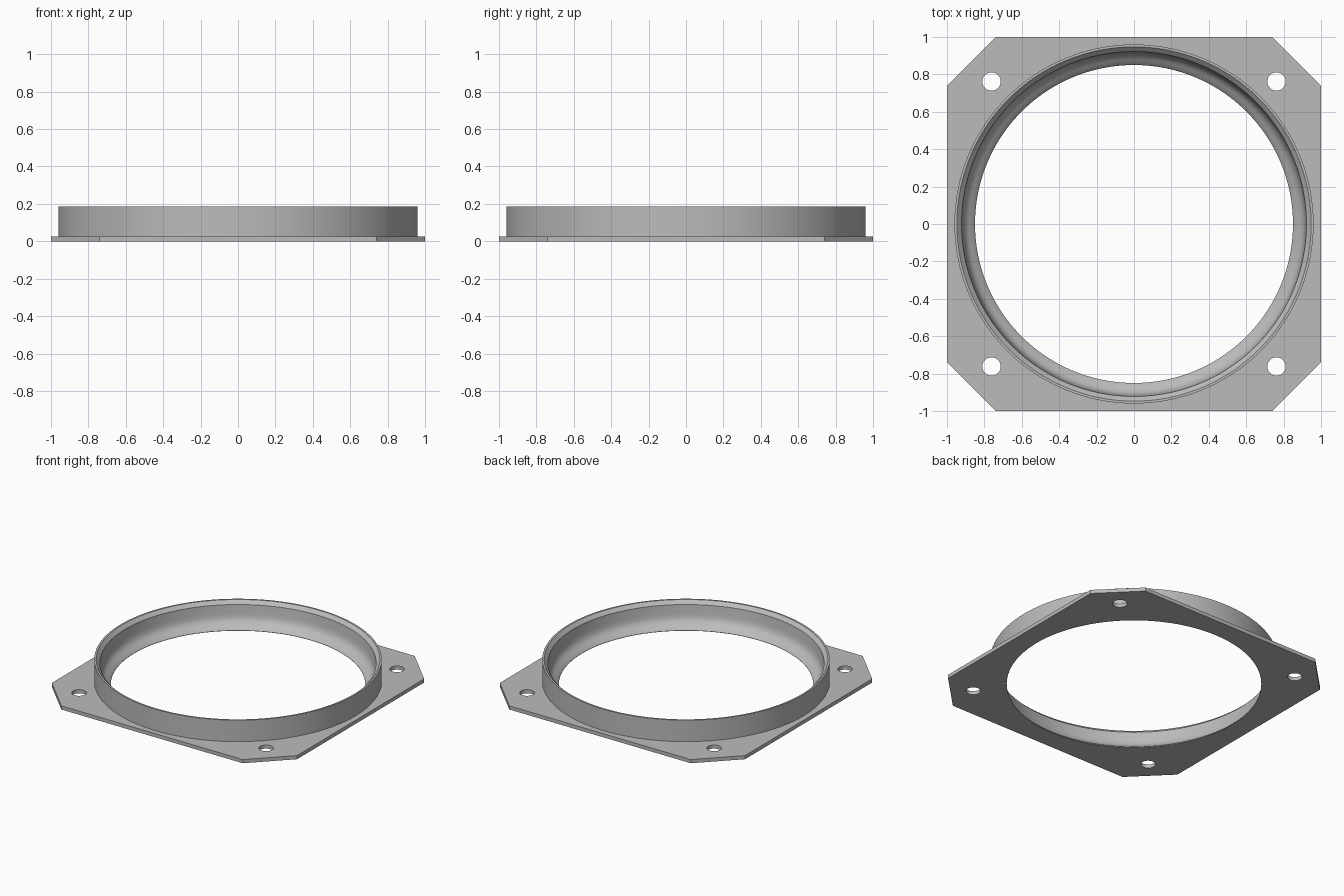
import bpy
import bmesh
import math

cube = bpy.data.objects.get("Cube")
if cube:
    bpy.data.objects.remove(cube, do_unlink=True)

SEGMENTS = 128
COLOUR = (0.5, 0.5, 0.5, 1)

grey = bpy.data.materials.new("plain grey")
grey.use_nodes = True
grey.diffuse_color = COLOUR
grey.node_tree.nodes["Principled BSDF"].inputs["Base Color"].default_value = COLOUR


def add_object(name, bm):
    bmesh.ops.recalc_face_normals(bm, faces=bm.faces)
    mesh = bpy.data.meshes.new(name)
    bm.to_mesh(mesh)
    bm.free()
    mesh.materials.append(grey)
    obj = bpy.data.objects.new(name, mesh)
    bpy.context.collection.objects.link(obj)
    return obj


def lathe(name, profile, x=0, y=0, segments=SEGMENTS):
    """Solid of revolution from (radius, height) pairs, capped at both ends."""
    bm = bmesh.new()
    rings = []
    for r, z in profile:
        angles = [math.tau * i / segments for i in range(segments)]
        rings.append([bm.verts.new((x + r * math.cos(a), y + r * math.sin(a), z))
                      for a in angles])
    for low, high in zip(rings, rings[1:]):
        for i in range(segments):
            j = (i + 1) % segments
            bm.faces.new((low[i], low[j], high[j], high[i]))
    bm.faces.new(rings[0])
    bm.faces.new(rings[-1])
    return add_object(name, bm)


def combine(target, tool, operation):
    mod = target.modifiers.new(operation.lower(), "BOOLEAN")
    mod.operation = operation
    mod.solver = "EXACT"
    mod.object = tool
    bpy.context.view_layer.objects.active = target
    bpy.ops.object.modifier_apply(modifier=mod.name)
    bpy.data.objects.remove(tool, do_unlink=True)


# Square mounting plate with cut corners
c = 0.74
outline = [(c, -1), (1, -c), (1, c), (c, 1), (-c, 1), (-1, c), (-1, -c), (-c, -1)]
bm = bmesh.new()
base = bm.faces.new([bm.verts.new((x, y, 0)) for x, y in outline])
new = bmesh.ops.extrude_face_region(bm, geom=[base])["geom"]
bmesh.ops.translate(bm, vec=(0, 0, 0.027),
                    verts=[v for v in new if isinstance(v, bmesh.types.BMVert)])
flange = add_object("flange_ring", bm)

# Raised collar
combine(flange, lathe("collar", [(0.96, 0.01), (0.96, 0.185)]), "UNION")

# Bore: narrow at the base, curving out to the wall, bevelled at the rim
bore = [(0.85, -0.05), (0.85, 0.002), (0.862, 0.016), (0.878, 0.027), (0.893, 0.039),
        (0.905, 0.055), (0.912, 0.075), (0.916, 0.1), (0.922, 0.16),
        (0.947, 0.185), (0.947, 0.25)]
combine(flange, lathe("bore_cutter", bore), "DIFFERENCE")

# Bolt holes in the four corners
for sx in (-1, 1):
    for sy in (-1, 1):
        hole = lathe("hole_cutter", [(0.049, -0.1), (0.049, 0.1)],
                     0.762 * sx, 0.762 * sy, 32)
        combine(flange, hole, "DIFFERENCE")

# Smooth curved walls, sharp rims
bpy.ops.object.select_all(action="DESELECT")
flange.select_set(True)
bpy.context.view_layer.objects.active = flange
bpy.ops.object.shade_smooth_by_angle(angle=math.radians(30))
